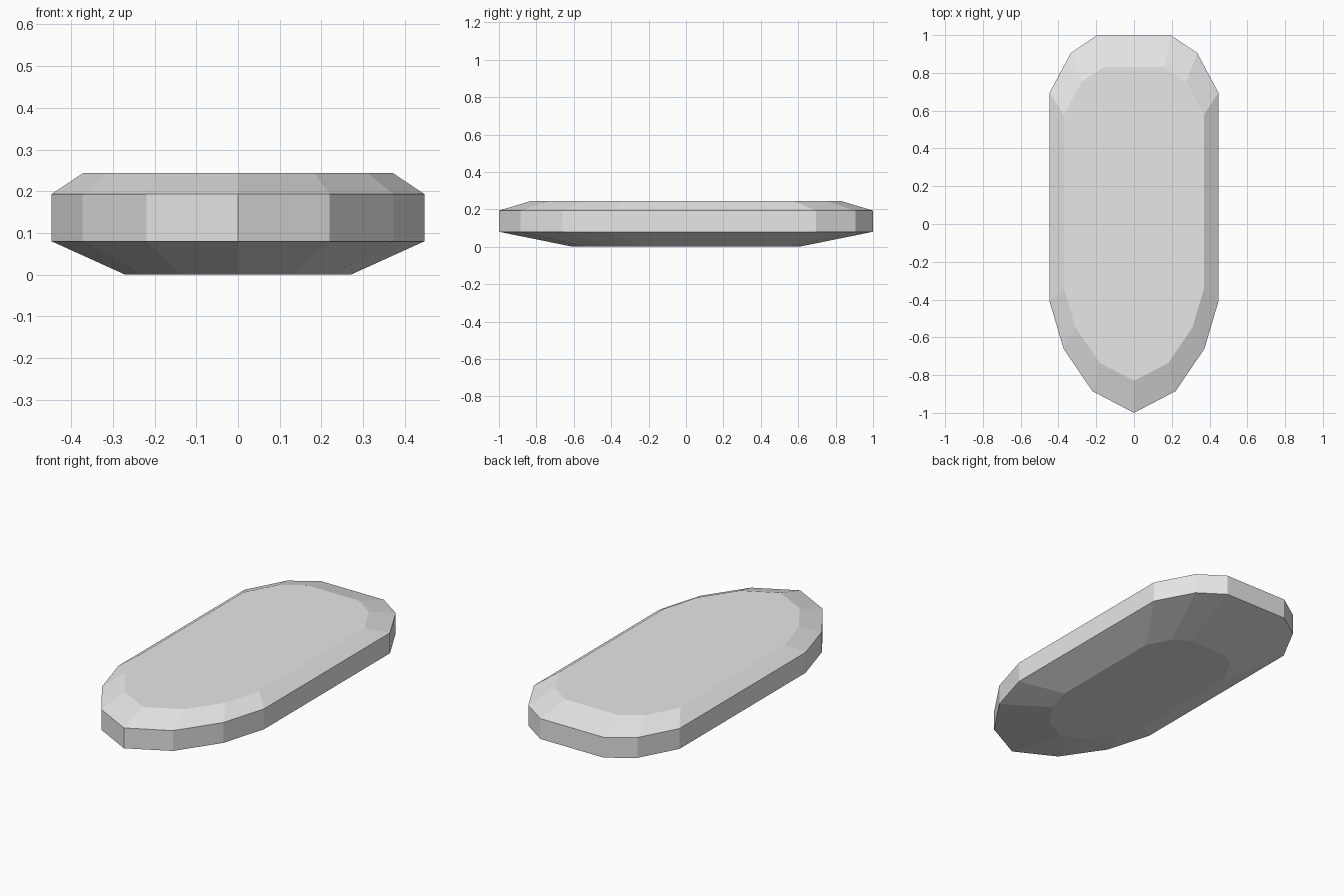
import bpy
import bmesh

cube = bpy.data.objects.get("Cube")
if cube:
    bpy.data.objects.remove(cube, do_unlink=True)

# Single plain grey material
grey = bpy.data.materials.new("light grey")
grey.use_nodes = True
colour = (0.8, 0.8, 0.8, 1)
grey.diffuse_color = colour
grey.node_tree.nodes["Principled BSDF"].inputs["Base Color"].default_value = colour

# Half outline from pointed front to flat back, mirrored across x
half = [(0.22, -0.885), (0.373, -0.66), (0.447, -0.41),
        (0.447, 0.695), (0.335, 0.905), (0.195, 1.0)]
outline = [(0, -1.0)] + half + [(-x, y) for x, y in reversed(half)]

# Height and outline scale of each level: base, lower rim, upper rim, top
levels = [(0, 0.605), (0.08, 1), (0.193, 1), (0.244, 0.83)]


def loft(name, outline, levels, material):
    bm = bmesh.new()
    rings = [[bm.verts.new((x * s, y * s, z)) for x, y in outline]
             for z, s in levels]
    count = len(outline)
    for low, high in zip(rings, rings[1:]):
        for i in range(count):
            j = (i + 1) % count
            bm.faces.new((low[i], low[j], high[j], high[i]))
    bm.faces.new(list(reversed(rings[0])))
    bm.faces.new(rings[-1])
    bmesh.ops.recalc_face_normals(bm, faces=bm.faces)
    mesh = bpy.data.meshes.new(name)
    bm.to_mesh(mesh)
    bm.free()
    mesh.materials.append(material)
    obj = bpy.data.objects.new(name, mesh)
    bpy.context.collection.objects.link(obj)
    return obj


# Bevelled slab with a tapered underside
loft("hull_slab", outline, levels, grey)
